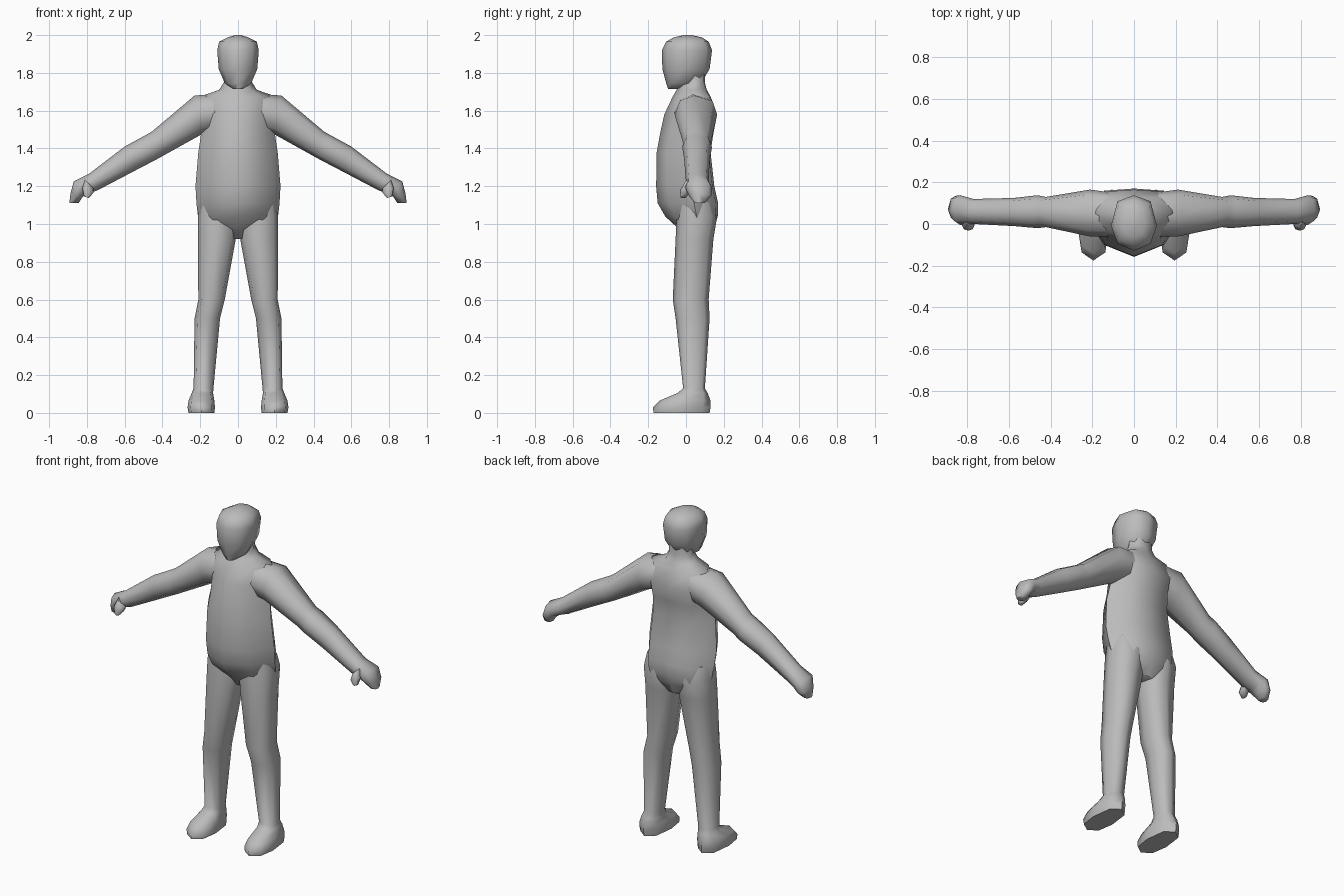
import bpy, bmesh

grey = bpy.data.materials.new("body_grey")
grey.diffuse_color = (0.5, 0.5, 0.5, 1)


def loft(name, rings, kx=0.72, kf=0.72, kb=0.8, mid=0.4, mirror=False):
    """Skin eight-sided rings. Ring: side a (x, z), side b (x, z), front y, back y.
    kx, kf, kb place the diagonal points; mid is the depth of the side points."""
    bm = bmesh.new()
    loops = []
    for (ax, az), (bx, bz), yf, yb in rings:
        ym = yf + (yb - yf) * mid
        cx, cz, hx, hz = (ax + bx) / 2, (az + bz) / 2, (bx - ax) / 2, (bz - az) / 2
        pts = [(0, yf), (kx, ym + (yf - ym) * kf), (1, ym), (kx, ym + (yb - ym) * kb),
               (0, yb), (-kx, ym + (yb - ym) * kb), (-1, ym), (-kx, ym + (yf - ym) * kf)]
        loops.append([bm.verts.new((cx + hx * u, y, cz + hz * u)) for u, y in pts])
    for a, b in zip(loops, loops[1:]):
        for i in range(8):
            j = (i + 1) % 8
            bm.faces.new((a[i], a[j], b[j], b[i]))
    bm.faces.new(loops[0])
    bm.faces.new(loops[-1])
    bmesh.ops.recalc_face_normals(bm, faces=bm.faces)
    me = bpy.data.meshes.new(name)
    bm.to_mesh(me)
    bm.free()
    me.materials.append(grey)
    ob = bpy.data.objects.new(name, me)
    bpy.context.collection.objects.link(ob)
    if mirror:
        ob.modifiers.new("mirror", "MIRROR").use_mirror_merge = False
    bpy.context.view_layer.objects.active = ob
    ob.select_set(True)
    bpy.ops.object.shade_smooth_by_angle(angle=1.1)
    ob.select_set(False)
    return ob


def level(x0, x1, yf, yb, z):
    return ((x0, z), (x1, z), yf, yb)


def centred(w, yf, yb, z):
    return level(-w, w, yf, yb, z)


# Torso with belly, shoulders and neck
loft("torso", [centred(*r) for r in (
    (0.08, 0.0, 0.12, 0.92), (0.19, -0.05, 0.15, 0.985), (0.212, -0.11, 0.168, 1.04),
    (0.22, -0.15, 0.17, 1.11), (0.225, -0.158, 0.15, 1.2), (0.21, -0.155, 0.13, 1.38),
    (0.195, -0.137, 0.145, 1.48), (0.2, -0.115, 0.165, 1.58), (0.2, -0.07, 0.13, 1.675),
    (0.1, -0.05, 0.11, 1.71), (0.075, -0.035, 0.1, 1.75), (0.07, -0.03, 0.1, 1.8))],
    kx=0.65, kf=0.68, kb=0.92, mid=0.6)

# Head with a narrow chin
loft("head", [centred(*r) for r in (
    (0.025, -0.095, -0.05, 1.715), (0.07, -0.105, 0.08, 1.745), (0.102, -0.125, 0.125, 1.82),
    (0.11, -0.128, 0.138, 1.92), (0.1, -0.105, 0.12, 1.965), (0.055, -0.065, 0.085, 1.988),
    (0.015, -0.01, 0.03, 2.0))], mid=0.45)

# Leg and foot
loft("leg", [level(*r) for r in (
    (0.125, 0.262, -0.172, 0.125, 0.0), (0.122, 0.267, -0.175, 0.13, 0.03),
    (0.125, 0.262, -0.14, 0.13, 0.065), (0.132, 0.245, -0.045, 0.115, 0.105),
    (0.13, 0.235, -0.015, 0.1, 0.13), (0.095, 0.23, -0.055, 0.125, 0.5),
    (0.07, 0.21, -0.07, 0.12, 0.6), (0.012, 0.213, -0.055, 0.145, 0.92),
    (0.0, 0.212, -0.05, 0.165, 1.04), (0.02, 0.2, -0.04, 0.14, 1.12))],
    kx=0.78, kf=0.72, kb=0.75, mid=0.45, mirror=True)

# Arm tapering into a mitten hand
loft("arm", [
    ((0.1, 1.5), (0.1, 1.69), -0.06, 0.15),
    ((0.192, 1.475), (0.23, 1.68), -0.06, 0.165),
    ((0.39, 1.365), (0.455, 1.49), -0.015, 0.13),
    ((0.435, 1.34), (0.49, 1.47), -0.02, 0.138),
    ((0.55, 1.28), (0.6, 1.41), -0.01, 0.125),
    ((0.75, 1.175), (0.79, 1.265), 0.0, 0.12),
    ((0.795, 1.165), (0.87, 1.225), -0.005, 0.138),
    ((0.825, 1.14), (0.887, 1.16), 0.015, 0.135),
    ((0.843, 1.112), (0.893, 1.112), 0.045, 0.1)], mid=0.45, mirror=True)

# Thumb
loft("thumb", [
    ((0.765, 1.19), (0.81, 1.235), -0.01, 0.05),
    ((0.765, 1.165), (0.825, 1.19), -0.032, 0.03),
    ((0.79, 1.138), (0.815, 1.145), -0.028, 0.0)], mirror=True)
